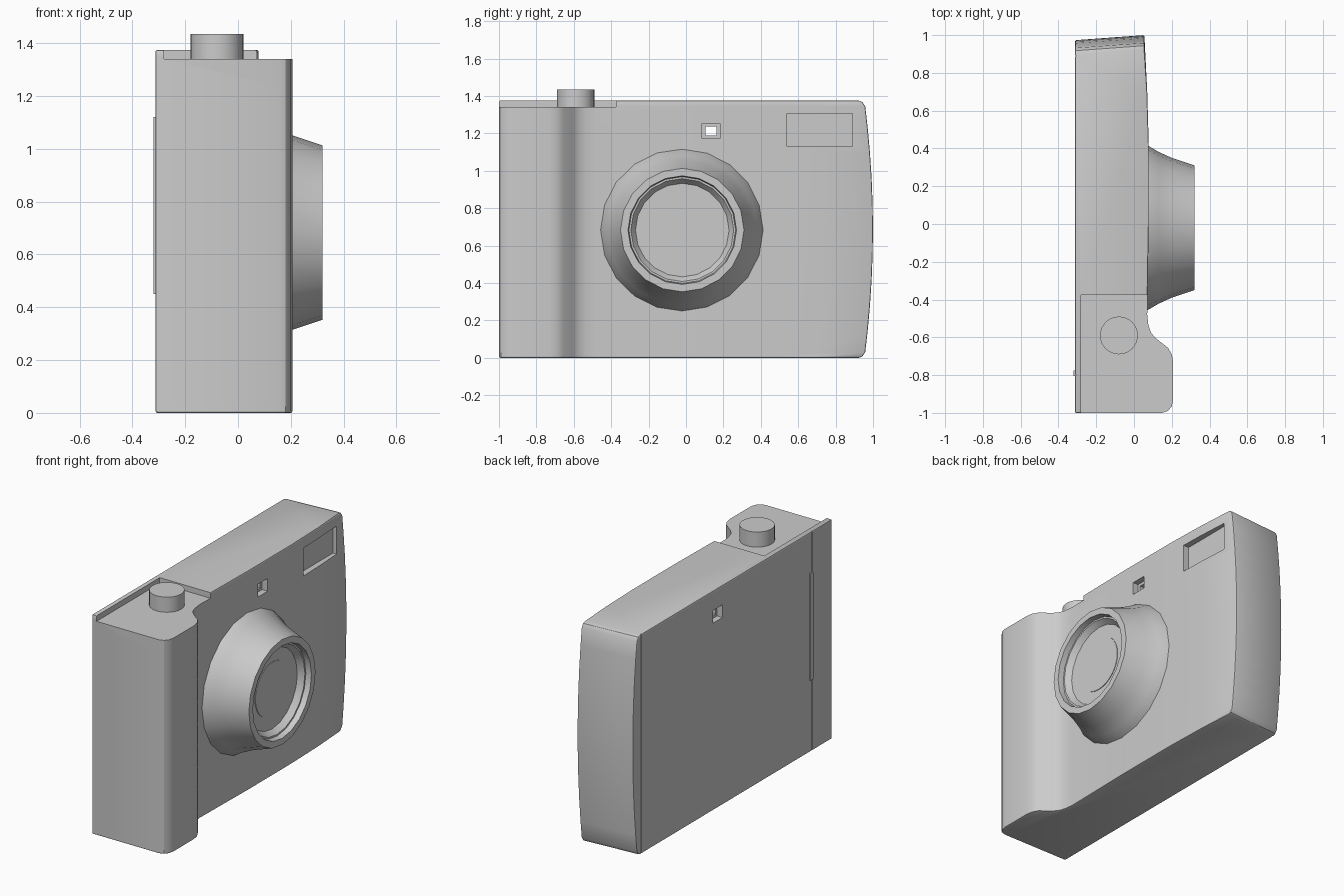
import bpy, bmesh, math
from mathutils import Vector

cube = bpy.data.objects.get("Cube")
if cube:
    bpy.data.objects.remove(cube, do_unlink=True)

grey = bpy.data.materials.new("plain grey")
grey.use_nodes = True
colour = (0.6, 0.6, 0.6, 1)
grey.diffuse_color = colour
grey.node_tree.nodes["Principled BSDF"].inputs["Base Color"].default_value = colour


def make_object(name, bm):
    bmesh.ops.recalc_face_normals(bm, faces=bm.faces[:])
    mesh = bpy.data.meshes.new(name)
    bm.to_mesh(mesh)
    bm.free()
    mesh.materials.append(grey)
    obj = bpy.data.objects.new(name, mesh)
    bpy.context.collection.objects.link(obj)
    return obj


def activate(obj):
    bpy.ops.object.select_all(action='DESELECT')
    obj.select_set(True)
    bpy.context.view_layer.objects.active = obj


def smooth(obj, angle=35):
    activate(obj)
    bpy.ops.object.shade_smooth_by_angle(angle=math.radians(angle))


def box(name, low, high):
    low, high = Vector(low), Vector(high)
    bm = bmesh.new()
    bmesh.ops.create_cube(bm, size=1)
    for v in bm.verts:
        v.co = (low + high) / 2 + v.co * (high - low)
    return make_object(name, bm)


def apply(obj, modifier):
    activate(obj)
    bpy.ops.object.modifier_apply(modifier=modifier.name)


def cut(obj, low, high):
    cutter = box("cutter", low, high)
    cutter.hide_render = True
    mod = obj.modifiers.new("cut", 'BOOLEAN')
    mod.operation, mod.solver, mod.object = 'DIFFERENCE', 'EXACT', cutter
    apply(obj, mod)
    bpy.data.objects.remove(cutter, do_unlink=True)


def turned(name, profile, centre, axis, steps):
    """Revolve (along, radius) points around the x or z axis."""
    bm = bmesh.new()
    rings = []
    for along, r in profile:
        ring = []
        for i in range(steps):
            a = math.tau * i / steps
            u, w = r * math.cos(a), r * math.sin(a)
            offset = Vector((along, u, w)) if axis == 'x' else Vector((u, w, along))
            ring.append(bm.verts.new(Vector(centre) + offset))
        rings.append(ring)
    for a, b in zip(rings, rings[1:]):
        for i in range(steps):
            j = (i + 1) % steps
            bm.faces.new((a[i], a[j], b[j], b[i]))
    bm.faces.new(rings[0])
    bm.faces.new(rings[-1])
    obj = make_object(name, bm)
    smooth(obj)
    return obj


# Body: plan outline with the hand grip, lofted upward with a bowed far end
height = 1.375
outline = [(-0.313, -1), (0.15, -1), (0.18, -0.99), (0.2, -0.965), (0.207, -0.93),
           (0.207, -0.73), (0.2, -0.69), (0.18, -0.655), (0.115, -0.605),
           (0.09, -0.575), (0.076, -0.535), (0.07, -0.48), (0.078, 0),
           (0.078, 0.42), (0.07, 0.7), (0.055, 1), (-0.313, 0.973)]
levels = [(0, 0.03), (0.008, 0.012), (0.03, 0)]
levels += [(height * k / 10, 0) for k in range(1, 10)]
levels += [(height - z, d) for z, d in reversed(levels[:3])]
bm = bmesh.new()
rings = []
for z, inset in levels:
    bow = 0.045 * (2 * z / height - 1) ** 2 + inset
    rings.append([bm.verts.new((x, y - bow if y > 0.9 else y, z)) for x, y in outline])
count = len(outline)
for a, b in zip(rings, rings[1:]):
    for i in range(count):
        j = (i + 1) % count
        bm.faces.new((a[i], a[j], b[j], b[i]))
bm.faces.new(rings[0])
bm.faces.new(rings[-1])
bmesh.ops.dissolve_limit(bm, angle_limit=math.radians(0.2),
                         verts=bm.verts[:], edges=bm.edges[:])
body = make_object("camera_body", bm)
bevel = body.modifiers.new("soft edges", 'BEVEL')
bevel.width, bevel.segments = 0.008, 2
bevel.limit_method, bevel.angle_limit = 'ANGLE', math.radians(60)
apply(body, bevel)

# Lowered deck above the grip
cut(body, (-0.28, -1.1, 1.34), (0.3, -0.375, 1.5))
# Flash window recess
cut(body, (0.035, 0.54, 1.13), (0.2, 0.89, 1.305))
# Viewfinder tunnel with a wider recess at each end
cut(body, (-0.5, 0.103, 1.19), (0.5, 0.163, 1.236))
cut(body, (0.04, 0.085, 1.173), (0.3, 0.182, 1.253))
cut(body, (-0.5, 0.085, 1.173), (-0.275, 0.182, 1.253))
# Seams of the back door
for y in (-0.8, 0.89):
    cut(body, (-0.4, y - 0.003, -0.1), (-0.308, y + 0.003, 1.5))
smooth(body, 30)

# Door latch on the back
box("door_latch", (-0.32, -0.805, 0.45), (-0.305, -0.775, 1.12))

# Lens barrel with stepped rim, and the glass inside
centre = (0, -0.02, 0.683)
turned("lens_barrel", [(0.04, 0.445), (0.07, 0.437), (0.13, 0.402), (0.2, 0.37),
                       (0.32, 0.33), (0.32, 0.29), (0.285, 0.285), (0.285, 0.275),
                       (0.25, 0.25), (0.25, 0.245)], centre, 'x', 20)
turned("lens_glass", [(0.24, 0.17), (0.254, 0.17)], centre, 'x', 32)

# Shutter button
turned("shutter_button", [(1.32, 0.1), (1.435, 0.1)], (-0.08, -0.59, 0), 'z', 32)
